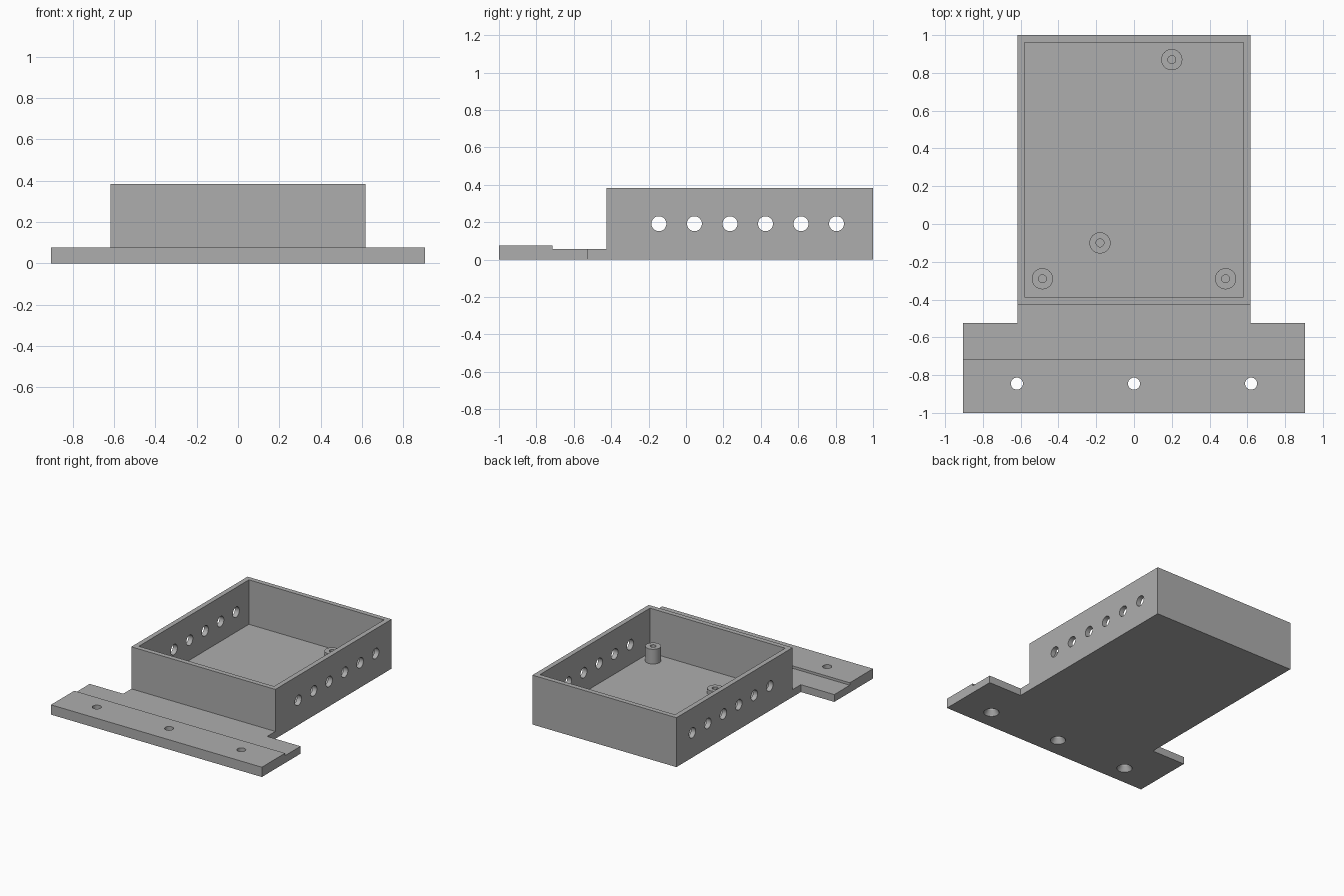
import bpy
import bmesh
from math import pi
from mathutils import Matrix, Vector

cube = bpy.data.objects.get("Cube")
if cube:
    bpy.data.objects.remove(cube, do_unlink=True)

grey = bpy.data.materials.new("plain_grey")
grey.use_nodes = True
colour = (0.42, 0.42, 0.42, 1)
grey.diffuse_color = colour
grey.node_tree.nodes["Principled BSDF"].inputs["Base Color"].default_value = colour


def finish(name, bm):
    """Turn a bmesh into a named grey object."""
    bmesh.ops.remove_doubles(bm, verts=bm.verts, dist=1e-5)
    bmesh.ops.recalc_face_normals(bm, faces=bm.faces)
    mesh = bpy.data.meshes.new(name)
    bm.to_mesh(mesh)
    bm.free()
    mesh.materials.append(grey)
    obj = bpy.data.objects.new(name, mesh)
    bpy.context.collection.objects.link(obj)
    return obj


def prism(name, outline, vector):
    """Extrude a flat outline along a vector."""
    bm = bmesh.new()
    face = bm.faces.new([bm.verts.new(p) for p in outline])
    ext = bmesh.ops.extrude_face_region(bm, geom=[face], use_keep_orig=True)
    verts = [g for g in ext["geom"] if isinstance(g, bmesh.types.BMVert)]
    bmesh.ops.translate(bm, verts=verts, vec=Vector(vector))
    return finish(name, bm)


def box(name, x, y0, y1, z0, z1):
    corners = [(-x, y0, z0), (x, y0, z0), (x, y1, z0), (-x, y1, z0)]
    return prism(name, corners, (0, 0, z1 - z0))


def lathe(name, profile, location, closed=False):
    """Spin a radius/height profile about a vertical axis."""
    bm = bmesh.new()
    verts = [bm.verts.new((r, 0, z)) for r, z in profile]
    pairs = list(zip(verts, verts[1:]))
    if closed:
        pairs.append((verts[-1], verts[0]))
    edges = [bm.edges.new(p) for p in pairs]
    bmesh.ops.spin(bm, geom=verts + edges, cent=(0, 0, 0), axis=(0, 0, 1),
                   angle=2 * pi, steps=SEGMENTS, use_merge=True)
    bmesh.ops.translate(bm, verts=bm.verts, vec=Vector(location))
    return finish(name, bm)


def cut(obj, cutter):
    """Subtract a cutter for good and throw it away."""
    cutter.hide_render = True
    mod = obj.modifiers.new("cut", 'BOOLEAN')
    mod.operation = 'DIFFERENCE'
    mod.solver = 'EXACT'
    mod.object = cutter
    bpy.context.view_layer.objects.active = obj
    bpy.ops.object.modifier_apply(modifier=mod.name)
    bpy.data.objects.remove(cutter, do_unlink=True)


def smooth(obj):
    bpy.ops.object.select_all(action='DESELECT')
    obj.select_set(True)
    bpy.context.view_layer.objects.active = obj
    bpy.ops.object.shade_smooth_by_angle(angle=pi / 6)


SEGMENTS = 32
HALF, FRONT, HEIGHT = 0.618, -0.425, 0.383
WALL = FLOOR = 0.038
STEP, RIM, WING = 0.057, 0.076, 0.905

# Open tray, hollowed and pierced through both side walls
tray = box("tray", HALF, FRONT, 1, 0, HEIGHT)
cut(tray, box("cavity", HALF - WALL, FRONT + WALL, 1 - WALL, FLOOR, 1))
for i in range(6):
    bm = bmesh.new()
    place = Matrix.Translation((0, -0.145 + 0.19 * i, 0.192)) @ Matrix.Rotation(pi / 2, 4, 'Y')
    bmesh.ops.create_cone(bm, cap_ends=True, segments=SEGMENTS, radius1=0.04,
                          radius2=0.04, depth=2, matrix=place)
    cut(tray, finish("side_hole", bm))
smooth(tray)

# T-shaped mounting plate with a raised front strip
half_t = [(WING, -1, 0), (WING, -0.525, 0), (HALF, -0.525, 0), (HALF, FRONT, 0)]
outline = half_t + [(-x, y, z) for x, y, z in reversed(half_t)]
plate = prism("mounting_plate", outline, (0, 0, RIM))
cut(plate, box("step_cutter", 1, -0.715, 0, STEP, 1))

# Screw holes, countersunk from below
screw = [(0, -0.01), (0.055, -0.01), (0.055, 0.005), (0.032, 0.04), (0.032, 0.1), (0, 0.1)]
for x in (-0.62, 0, 0.62):
    cut(plate, lathe("screw_hole", screw, (x, -0.845, 0)))
smooth(plate)

# Hollow standoff posts: a tall front pair and two short ones
posts = {
    "front_post_left": (0.485, -0.29, 0.114),
    "front_post_right": (-0.485, -0.29, 0.114),
    "middle_post": (-0.18, -0.1, 0.038),
    "back_post": (0.2, 0.87, 0.038),
}
for name, (x, y, h) in posts.items():
    ring = [(0.021, 0), (0.056, 0), (0.056, h), (0.021, h)]
    smooth(lathe(name, ring, (x, y, FLOOR), closed=True))
